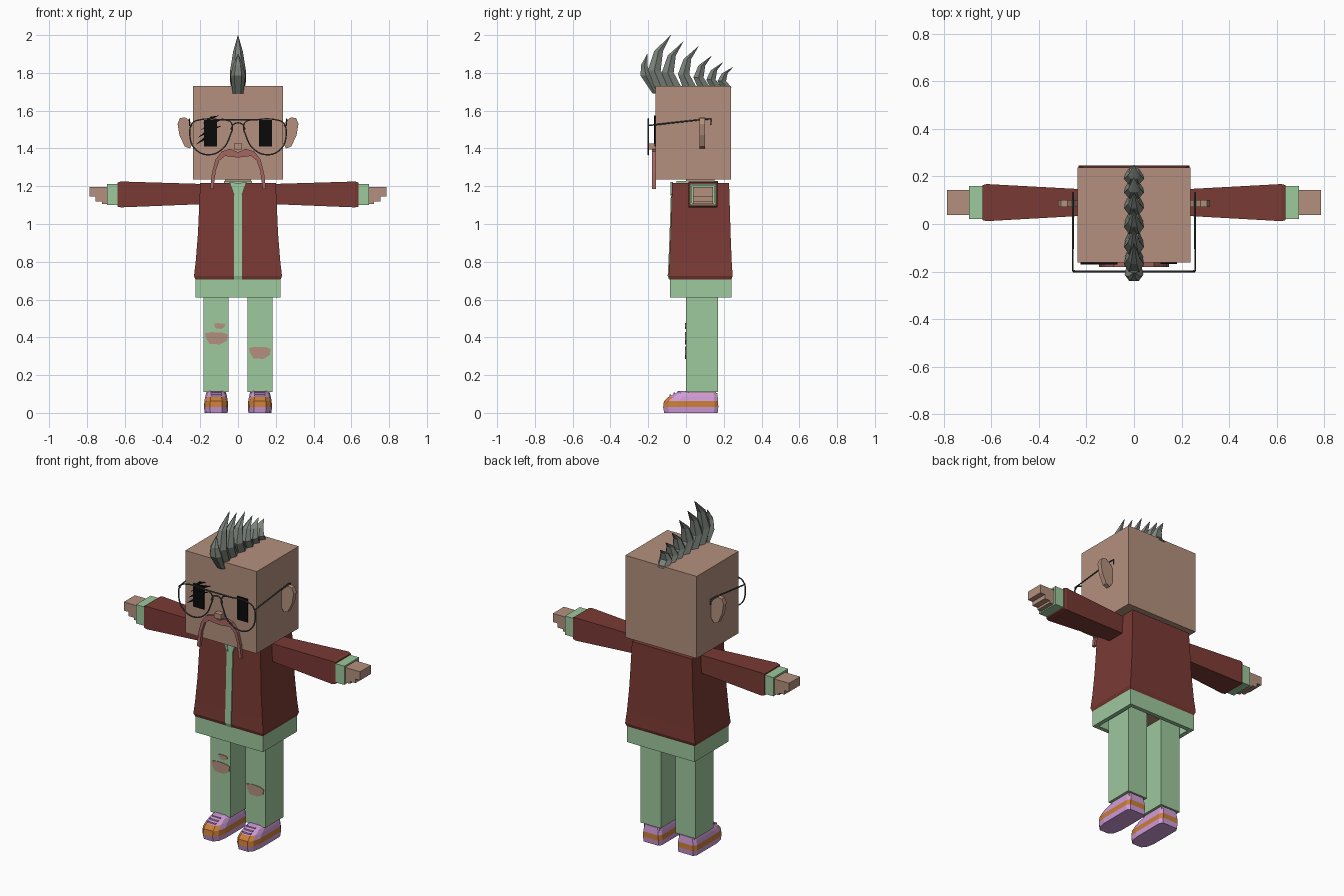
import bpy, bmesh, math
from mathutils import Vector

old = bpy.data.objects.get("Cube")
if old:
    bpy.data.objects.remove(old, do_unlink=True)


def material(name, r, g, b):
    lin = [((c / 255 + 0.055) / 1.055) ** 2.4 for c in (r, g, b)] + [1]
    m = bpy.data.materials.new(name)
    m.use_nodes = True
    m.diffuse_color = lin
    m.node_tree.nodes["Principled BSDF"].inputs["Base Color"].default_value = lin
    return m


SKIN = material("skin", 180, 144, 125)
RED = material("jacket red", 122, 58, 52)
GREEN = material("pale green", 157, 200, 157)
HAIR = material("hair grey", 124, 131, 124)
LIP = material("moustache pink brown", 165, 103, 96)
WIRE = material("wire grey", 72, 78, 78)
BLACK = material("black", 10, 10, 10)
LILAC = material("shoe lilac", 208, 156, 216)
ORANGE = material("shoe orange", 202, 126, 56)


def add_object(name, mesh, *mats):
    for m in mats:
        mesh.materials.append(m)
    ob = bpy.data.objects.new(name, mesh)
    bpy.context.collection.objects.link(ob)
    return ob


def loft(name, rings, *mats, rule=None):
    """Skin a list of equal-length rings and cap both ends."""
    bm = bmesh.new()
    rows = [[bm.verts.new(p) for p in ring] for ring in rings]
    n = len(rows[0])
    for k, (a, b) in enumerate(zip(rows, rows[1:])):
        for i in range(n):
            j = (i + 1) % n
            f = bm.faces.new((a[i], a[j], b[j], b[i]))
            if rule:
                f.material_index = rule(k, f.calc_center_median())
    bm.faces.new(rows[0])
    bm.faces.new(rows[-1])
    bmesh.ops.recalc_face_normals(bm, faces=bm.faces)
    mesh = bpy.data.meshes.new(name)
    bm.to_mesh(mesh)
    bm.free()
    return add_object(name, mesh, *mats)


def flat(z, x0, x1, y0, y1):
    return [(x0, y0, z), (x1, y0, z), (x1, y1, z), (x0, y1, z)]


def upright(x, y0, y1, z0, z1):
    return [(x, y0, z0), (x, y1, z0), (x, y1, z1), (x, y0, z1)]


def box(name, x0, x1, y0, y1, z0, z1, mat):
    return loft(name, [flat(z0, x0, x1, y0, y1), flat(z1, x0, x1, y0, y1)], mat)


def plate(name, pts, y0, y1, mat, s=1):
    """Extrude an x-z outline from y0 to y1."""
    return loft(name, [[(s * x, y, z) for x, z in pts] for y in (y0, y1)], mat)


def tube(name, pts, mat, closed=False, smooth=True, r=0.004):
    cu = bpy.data.curves.new(name + "_path", "CURVE")
    cu.dimensions = "3D"
    cu.bevel_depth, cu.bevel_resolution, cu.resolution_u = r, 1, 5
    if smooth:
        sp = cu.splines.new("BEZIER")
        sp.bezier_points.add(len(pts) - 1)
        for bp, p in zip(sp.bezier_points, pts):
            bp.co = p
            bp.handle_left_type = bp.handle_right_type = "AUTO"
    else:
        sp = cu.splines.new("POLY")
        sp.points.add(len(pts) - 1)
        for sp_pt, p in zip(sp.points, pts):
            sp_pt.co = (*p, 1)
    sp.use_cyclic_u = closed
    tmp = bpy.data.objects.new(name + "_path", cu)
    bpy.context.collection.objects.link(tmp)
    dg = bpy.context.evaluated_depsgraph_get()
    mesh = bpy.data.meshes.new_from_object(tmp.evaluated_get(dg))
    bpy.data.objects.remove(tmp, do_unlink=True)
    mesh.materials.clear()
    return add_object(name, mesh, mat)


# Head, neck, nose
box("head", -0.238, 0.238, -0.162, 0.238, 1.236, 1.73, SKIN)
box("neck", -0.07, 0.07, 0.0, 0.15, 1.2, 1.24, SKIN)
box("nose", -0.022, 0.022, -0.195, -0.16, 1.395, 1.425, SKIN)

# Jacket body with flared hem, and the shirt strip showing down the front
hem = [(0.705, 0.225, -0.085, 0.24), (0.725, 0.233, -0.092, 0.247), (0.8, 0.224, -0.088, 0.242),
       (0.95, 0.212, -0.082, 0.236), (1.218, 0.2, -0.073, 0.228)]
loft("jacket", [flat(z, -w, w, y0, y1) for z, w, y0, y1 in hem], RED)
loft("shirt_strip", [flat(z, -0.02, 0.02, y0 - 0.005, y0 + 0.004) for z, w, y0, y1 in hem], GREEN)
for s in (1, -1):
    plate("collar_flap", [(0.01, 1.15), (0.024, 1.16), (0.045, 1.222), (0.02, 1.222)],
          -0.083, -0.07, GREEN, s)
box("shirt_collar", -0.075, 0.075, -0.05, 0.17, 1.21, 1.228, GREEN)

# Hollow waistband with hips inside
loft("waistband", [flat(0.706, -0.225, 0.225, -0.085, 0.24), flat(0.61, -0.225, 0.225, -0.085, 0.24),
                   flat(0.61, -0.2, 0.2, -0.06, 0.215), flat(0.69, -0.2, 0.2, -0.06, 0.215)], GREEN)
box("hips", -0.185, 0.185, 0.0, 0.17, 0.65, 0.692, SKIN)


def shoe_ring(cx, z, front, w, back):
    half = [(w, back - 0.02), (w, front + 0.075), (w * 0.85, front + 0.025), (w * 0.5, front)]
    pts = [(w * 0.8, back)] + half
    return [(cx + x, y, z) for x, y in pts] + [(cx - x, y, z) for x, y in reversed(pts)]


def shoe_rule(band, c):
    if band == 1 or (band == 2 and c.y < -0.07):
        return 1
    return 0


shoe_levels = [(0, -0.115, 0.061, 0.168), (0.03, -0.121, 0.064, 0.171), (0.062, -0.117, 0.062, 0.17),
               (0.085, -0.092, 0.058, 0.168), (0.105, -0.055, 0.053, 0.166), (0.116, -0.03, 0.04, 0.1)]

for s, side in ((1, "left"), (-1, "right")):
    # Legs and shoes
    cx = 0.116 * s
    box(side + "_trouser_leg", cx - 0.067, cx + 0.067, 0.0, 0.17, 0.11, 0.7, GREEN)
    box(side + "_ankle", cx - 0.052, cx + 0.052, 0.012, 0.158, 0.06, 0.112, SKIN)
    loft(side + "_shoe", [shoe_ring(cx, *lv) for lv in shoe_levels], LILAC, ORANGE, rule=shoe_rule)
    for k in range(3):
        y, z = -0.088 + 0.022 * k, 0.09 + 0.009 * k
        box(side + "_lace", cx - 0.028, cx + 0.028, y, y + 0.009, z, z + 0.008, LILAC)

    # Sleeve, cuff and stepped hand
    arm = [(0.19, 0.036, 0.145, 1.105, 1.212), (0.62, 0.012, 0.168, 1.088, 1.225),
           (0.637, 0.016, 0.164, 1.092, 1.22), (0.637, 0.03, 0.15, 1.105, 1.207)]
    loft(side + "_sleeve", [upright(s * x, *r) for x, *r in arm], RED)
    cuff = [(0.63, 0.02, 0.16, 1.1, 1.213), (0.694, 0.02, 0.16, 1.1, 1.213),
            (0.694, 0.033, 0.147, 1.11, 1.203), (0.65, 0.033, 0.147, 1.11, 1.203)]
    loft(side + "_cuff", [upright(s * x, *r) for x, *r in cuff], GREEN)
    plate(side + "_hand", [(0.64, 1.197), (0.787, 1.197), (0.787, 1.145), (0.755, 1.145),
                           (0.755, 1.12), (0.72, 1.12), (0.72, 1.107), (0.64, 1.107)],
          0.038, 0.143, SKIN, s)

    # Ear
    plate(side + "_ear", [(0.23, 1.51), (0.25, 1.54), (0.28, 1.565), (0.308, 1.56), (0.32, 1.53),
                          (0.31, 1.47), (0.282, 1.41), (0.255, 1.4), (0.23, 1.44)],
          0.072, 0.1, SKIN, s)

    # Eye and moustache half
    box(side + "_eye", 0.146 * s - 0.035, 0.146 * s + 0.035, -0.168, -0.16, 1.41, 1.55, BLACK)
    plate(side + "_moustache", [(0, 1.38), (0.04, 1.398), (0.085, 1.385), (0.12, 1.34), (0.138, 1.27),
                                (0.148, 1.185), (0.13, 1.185), (0.118, 1.28), (0.1, 1.335),
                                (0.07, 1.36), (0, 1.352)], -0.18, -0.16, LIP, s)

    # Spectacle rim and temple
    rim = [(0.035, 1.535), (0.1, 1.552), (0.2, 1.552), (0.24, 1.535), (0.255, 1.47),
           (0.225, 1.395), (0.15, 1.367), (0.08, 1.4), (0.045, 1.46)]
    tube(side + "_rim", [(s * x, -0.2, z) for x, z in rim], WIRE, closed=True)
    tube(side + "_temple", [(s * 0.245, -0.2, 1.52), (s * 0.257, -0.195, 1.522), (s * 0.257, 0.1, 1.555),
                            (s * 0.257, 0.132, 1.555), (s * 0.257, 0.132, 1.525)], WIRE, smooth=False)

# Spectacle bridges
tube("top_bridge", [(-0.1, -0.2, 1.552), (0.1, -0.2, 1.552)], WIRE, smooth=False)
tube("nose_bridge", [(-0.038, -0.2, 1.5), (-0.02, -0.2, 1.53), (0.02, -0.2, 1.53), (0.038, -0.2, 1.5)], WIRE)

# Slanted scratches across the right eye
for x, z, length in ((-0.225, 1.42, 0.1), (-0.215, 1.455, 0.13), (-0.2, 1.495, 0.13), (-0.19, 1.53, 0.09)):
    plate("eye_scratch", [(x, z), (x + length * 0.5, z + length * 0.25), (x + length, z + length * 0.5),
                          (x + length * 0.5, z + length * 0.42)], -0.17, -0.161, BLACK)

# Torn knees
tear = [(-0.5, 0.4), (-0.2, 0.5), (0.3, 0.45), (0.5, 0.3), (0.45, -0.2), (0.15, -0.5), (-0.3, -0.45), (-0.45, 0)]
for x, z, w, h in ((-0.114, 0.395, 0.122, 0.065), (-0.098, 0.46, 0.058, 0.03), (0.116, 0.318, 0.115, 0.065)):
    plate("knee_tear", [(x + u * w, z + v * h) for u, v in tear], -0.004, 0.004, SKIN)


# Crest of curved spikes
def spike(stations):
    hexagon = [(1, 0), (0.5, 1), (-0.5, 1), (-1, 0), (-0.5, -1), (0.5, -1)]
    loft("hair_spike", [[(u * w, y + v * d, z) for u, v in hexagon] for y, z, w, d in stations], HAIR)


spike([(-0.163, 1.69, 0.028, 0.014), (-0.212, 1.785, 0.04, 0.028), (-0.222, 1.84, 0.026, 0.017),
       (-0.205, 1.9, 0.001, 0.001)])
for ty, tz in ((-0.08, 2.0), (-0.015, 1.965), (0.065, 1.94), (0.135, 1.89), (0.195, 1.855), (0.248, 1.83)):
    h = tz - 1.72
    k = 0.45 + 0.55 * h / 0.28
    spike([(ty - 0.05 * k, 1.72, 0.036, 0.042 * k), (ty - 0.088 * k, 1.72 + 0.33 * h, 0.042, 0.034 * k),
           (ty - 0.065 * k, 1.72 + 0.7 * h, 0.025, 0.023 * k), (ty, tz, 0.001, 0.001)])
